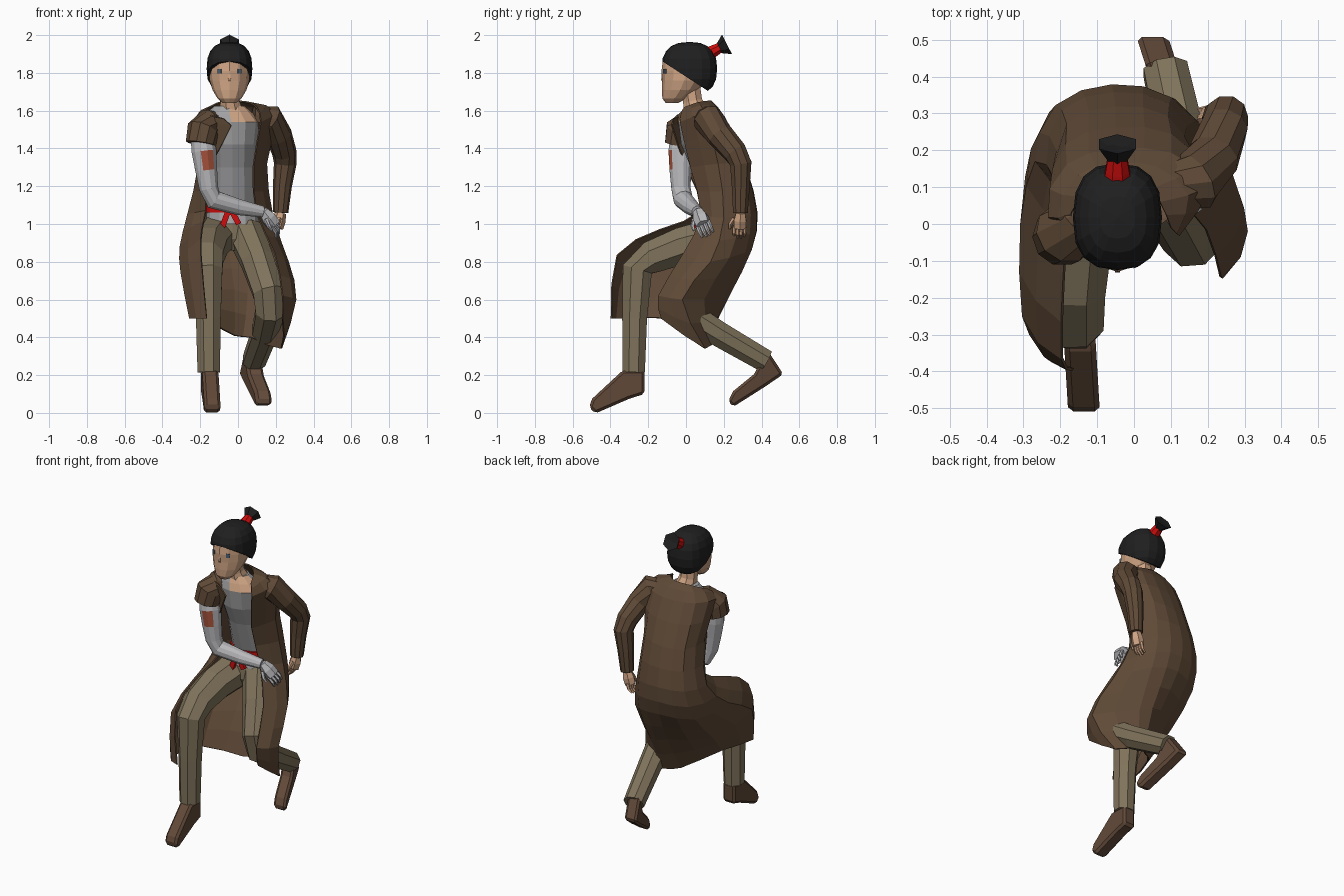
import bpy, bmesh, math
from mathutils import Vector, Matrix

if "Cube" in bpy.data.objects:
    bpy.data.objects.remove(bpy.data.objects["Cube"])

COLOURS = {
    "coat_brown": (0.115, 0.068, 0.038), "trouser_khaki": (0.215, 0.172, 0.105),
    "skin": (0.62, 0.37, 0.23), "bandage_grey": (0.50, 0.50, 0.52),
    "shirt_grey": (0.36, 0.36, 0.37), "sash_red": (0.62, 0.004, 0.004),
    "hair_black": (0.014, 0.014, 0.014), "boot_brown": (0.118, 0.066, 0.04),
    "patch_rust": (0.38, 0.085, 0.045), "eye_blue": (0.07, 0.11, 0.16)}
MATS = {}
for mat_name, c in COLOURS.items():
    MATS[mat_name] = bpy.data.materials.new(mat_name)
    MATS[mat_name].diffuse_color = (*c, 1)


def make(name, bm, *mats, recalc=True):
    if recalc:
        bmesh.ops.recalc_face_normals(bm, faces=bm.faces[:])
    me = bpy.data.meshes.new(name)
    bm.to_mesh(me)
    bm.free()
    ob = bpy.data.objects.new(name, me)
    bpy.context.collection.objects.link(ob)
    for m in mats:
        me.materials.append(MATS[m])
    return ob


def loft(bm, rings):
    vs = [[bm.verts.new(p) for p in r] for r in rings]
    n = len(vs[0])
    for a, b in zip(vs, vs[1:]):
        for i in range(n):
            bm.faces.new((a[i], a[(i + 1) % n], b[(i + 1) % n], b[i]))
    bm.faces.new(vs[0][::-1])
    bm.faces.new(vs[-1])


def tube_into(bm, pts, n=8, ref=(0, -1, 0)):
    """Tube along (x, y, z, radius) points."""
    P = [Vector(p[:3]) for p in pts]
    rings = []
    for i, p in enumerate(P):
        t = (P[min(i + 1, len(P) - 1)] - P[max(i - 1, 0)]).normalized()
        u = Vector(ref)
        u = (u - u.dot(t) * t).normalized()
        w = t.cross(u)
        angs = [2 * math.pi * (k + 0.5) / n for k in range(n)]
        rings.append([p + pts[i][3] * (u * math.cos(a) + w * math.sin(a)) for a in angs])
    loft(bm, rings)


def tube(name, pts, *mats, n=8, ref=(0, -1, 0)):
    bm = bmesh.new()
    tube_into(bm, pts, n, ref)
    return make(name, bm, *mats)


def stack(name, rows, *mats, n=12):
    """Stack of horizontal ellipses (z, cx, cy, rx, ry)."""
    bm = bmesh.new()
    loft(bm, [[(cx + rx * math.sin(2 * math.pi * k / n), cy - ry * math.cos(2 * math.pi * k / n), z)
               for k in range(n)] for z, cx, cy, rx, ry in rows])
    return make(name, bm, *mats)


def plate(name, loc, size, mat, rot_z=0.0, rot_y=0.0):
    bm = bmesh.new()
    bmesh.ops.create_cube(bm, size=1, matrix=Matrix.Translation(loc) @ Matrix.Rotation(rot_z, 4, 'Z')
                          @ Matrix.Rotation(rot_y, 4, 'Y') @ Matrix.Diagonal((*size, 1)))
    return make(name, bm, mat)


def smooth_line(pts, steps):
    """Catmull-Rom through the points."""
    P = [Vector(p) for p in pts]
    P = [2 * P[0] - P[1]] + P + [2 * P[-1] - P[-2]]
    out = []
    for i in range(1, len(P) - 2):
        a, b, c, d = P[i - 1:i + 3]
        for s in range(steps):
            t = s / steps
            out.append(0.5 * (2 * b + (c - a) * t + (2 * a - 5 * b + 4 * c - d) * t * t
                              + (3 * b - a - 3 * c + d) * t ** 3))
    return out + [P[-2]]


# Coat: open sheet, each row runs right front edge -> back -> left front edge
upper = [
    [(-.14, -.05, 1.575), (-.17, .03, 1.60), (-.11, .11, 1.64), (-.045, .13, 1.65), (.01, .12, 1.65), (.07, .06, 1.64), (.10, -.01, 1.615)],
    [(-.035, -.075, 1.52), (-.23, .02, 1.55), (-.18, .16, 1.56), (-.05, .20, 1.56), (.10, .19, 1.57), (.20, .10, 1.585), (.12, -.03, 1.54)],
    [(-.15, .0, 1.30), (-.21, .12, 1.30), (-.18, .27, 1.30), (-.05, .315, 1.30), (.09, .29, 1.32), (.15, .17, 1.32), (.08, .025, 1.30)],
    [(-.17, .08, 1.07), (-.265, .17, 1.05), (-.21, .32, 1.05), (-.06, .375, 1.06), (.10, .34, 1.05), (.185, .20, 1.03), (.10, .08, 1.05)]]
lower = [
    [(-.19, -.14, .97), (-.305, 0, .88), (-.24, .25, .85), (-.05, .345, .87), (.12, .31, .85), (.265, .13, .80), (.195, -.015, .84)],
    [(-.195, -.365, .835), (-.30, -.25, .74), (-.23, .06, .66), (-.02, .22, .65), (.12, .195, .61), (.305, -.02, .60), (.235, -.145, .62)],
    [(-.165, -.395, .50), (-.255, -.33, .50), (-.19, -.10, .50), (-.02, .08, .41), (.07, .13, .40), (.23, .10, .34), (.235, -.13, .50)]]
cols = [smooth_line(c, 2) for c in zip(*(upper + lower))]
rows = [smooth_line(r, 2) for r in zip(*cols)]
bm = bmesh.new()
grid = [[bm.verts.new(p) for p in r] for r in rows]
for a, b in zip(grid, grid[1:]):
    for i in range(len(a) - 1):
        bm.faces.new((a[i], b[i], b[i + 1], a[i + 1]))
coat = make("coat", bm, "coat_brown")
sol = coat.modifiers.new("thickness", 'SOLIDIFY')
sol.thickness, sol.offset = 0.008, 0

# Sleeves: long one on the left arm, short one on the right
tube("long_sleeve", [(.08, .10, 1.565, .06), (.165, .115, 1.555, .082), (.215, .18, 1.47, .072), (.245, .26, 1.38, .065),
                     (.25, .29, 1.32, .06), (.235, .29, 1.2, .05), (.225, .288, 1.06, .041)], "coat_brown", n=10)
tube("short_sleeve", [(-.10, .05, 1.545, .05), (-.15, .015, 1.54, .072), (-.185, -.025, 1.50, .086),
                      (-.197, -.035, 1.425, .08)], "coat_brown", n=10)

# Shirt with bare skin at the open neck
shirt = stack("shirt", [(1.0, -.03, .19, .142, .125), (1.10, -.03, .20, .13, .115), (1.3, -.03, .15, .125, .125),
                        (1.42, -.03, .10, .13, .125), (1.54, -.035, .07, .15, .11), (1.585, -.045, .06, .125, .085),
                        (1.625, -.045, .055, .08, .06)], "shirt_grey", "skin")
for f in shirt.data.polygons:
    if f.center.z > 1.55 and f.center.y < .05 and -.04 < f.center.x < .1:
        f.material_index = 1
tube("neck", [(-.035, .055, 1.59, .07), (-.043, .035, 1.65, .055), (-.045, .02, 1.75, .055)], "skin")

# Sash with a knot and tails
stack("sash", [(1.06, -.03, .195, .14, .122), (1.105, -.03, .197, .138, .125)], "sash_red")
plate("sash_knot", (-.045, .065, 1.07), (.05, .04, .045), "sash_red")
plate("sash_tail", (-.07, .055, 1.02), (.03, .02, .09), "sash_red", rot_y=.35)
plate("sash_tail_short", (-.015, .055, 1.035), (.03, .02, .08), "sash_red", rot_y=-.5)

# Bandaged right arm, rust patch on its front faces
arm = tube("bandaged_arm", [(-.195, -.02, 1.5, .06), (-.180, -.027, 1.385, .068), (-.168, -.029, 1.285, .06),
                            (-.155, -.027, 1.19, .052), (-.13, -.015, 1.13, .052), (0, .025, 1.09, .044),
                            (.13, .06, 1.065, .031)], "bandage_grey", "patch_rust", n=12)
for f in arm.data.polygons:
    if 1.3 < f.center.z < 1.37 and f.normal.y < -.75 and f.normal.x > -.25:
        f.material_index = 1


# Hands: palm, four fingers and a thumb
def hand(name, base, along, side, mat, k=1.0):
    b, d, s = Vector(base), Vector(along).normalized() * k, Vector(side).normalized() * k
    nrm = d.cross(s) / k
    bm = bmesh.new()
    tube_into(bm, [(*(b - d * .01), .028), (*(b + d * .03), .036 * k), (*(b + d * .07), .034 * k)], 6, s)
    for i in range(4):
        p = b + d * .06 + s * (i - 1.5) * .018
        q = p + d * (.037 + .006 * (i in (1, 2)))
        tube_into(bm, [(*p, .011), (*q, .010), (*(q + d * .022 + nrm * .014), .006)], 5, s)
    p = b + d * .02 + s * .03
    tube_into(bm, [(*p, .013), (*(p + d * .03 + s * .018), .011), (*(p + d * .055 + s * .02), .006)], 5, nrm)
    make(name, bm, mat)


hand("right_hand", (.14, .068, 1.06), (.6, .3, -.8), (-.2, -.9, -.45), "bandage_grey", 1.2)
hand("left_hand", (.224, .288, 1.05), (-.28, -.05, -1), (0, -1, 0), "skin", 1.05)

# Trousers
stack("trouser_seat", [(.86, -.03, .17, .07, .07), (.92, -.03, .18, .13, .11), (1.0, -.03, .19, .14, .115),
                       (1.035, -.03, .19, .13, .10)], "trouser_khaki")
tube("right_trouser_leg", [(-.12, .17, .93, .115), (-.155, -.02, .885, .106), (-.165, -.18, .825, .094),
                           (-.162, -.258, .76, .086), (-.157, -.272, .5, .071), (-.155, -.277, .215, .064)],
     "trouser_khaki", ref=(1, 0, 0))
tube("left_trouser_leg", [(.035, .17, .96, .10), (.10, .065, .81, .092), (.16, -.035, .64, .088),
                          (.17, -.02, .54, .082), (.14, .17, .42, .072), (.085, .42, .275, .065)],
     "trouser_khaki", ref=(1, 0, 0))


# Boots: side profile extruded, slanted sideways by `slant`
def boot(name, profile, x0, y0, slant, half):
    bm = bmesh.new()
    loft(bm, [[(x0 + s * half + (y0 - y) * slant, y, z) for y, z in profile] for s in (-1, 1)])
    ob = make(name, bm, "boot_brown")
    bev = ob.modifiers.new("rounding", 'BEVEL')
    bev.width, bev.segments, bev.limit_method = .014, 1, 'ANGLE'


boot("right_boot", [(-.335, .225), (-.22, .225), (-.22, .10), (-.3, .075), (-.48, -.003), (-.513, .03), (-.497, .075)],
     -.15, -.27, .06, .043)
boot("left_boot", [(.43, .335), (.515, .205), (.42, .14), (.25, .032), (.223, .062), (.25, .115), (.36, .205)],
     .065, .46, .32, .043)

# Head
stack("head", [(1.64, -.045, -.075, .035, .032), (1.665, -.045, -.06, .064, .065), (1.71, -.045, -.03, .09, .098),
               (1.76, -.045, -.01, .105, .117), (1.81, -.045, 0, .107, .13), (1.86, -.045, .005, .106, .128),
               (1.90, -.045, .02, .08, .09)], "skin")
tube("nose", [(-.045, -.124, 1.80, .005), (-.045, -.125, 1.765, .010), (-.045, -.112, 1.74, .008)], "skin", n=4)
for side, label in ((-1, "right"), (1, "left")):
    plate(label + "_eye", (-.045 + side * .052, -.112, 1.808), (.022, .009, .024), "eye_blue", side * .45)

# Hair cap: boxy ellipsoid cut along a sloping hairline, with tied topknot
bm = bmesh.new()
bmesh.ops.create_uvsphere(bm, u_segments=16, v_segments=10, radius=1)
for v in bm.verts:
    q = [math.copysign(abs(c) ** .8, c) for c in v.co]
    v.co = (-.045 + .121 * q[0], .018 + .147 * q[1], 1.822 + .142 * q[2])
cut = bmesh.ops.bisect_plane(bm, geom=bm.verts[:] + bm.edges[:] + bm.faces[:], plane_co=(0, -.1, 1.845),
                             plane_no=(0, .65, 1), clear_inner=True)
bmesh.ops.edgeloop_fill(bm, edges=[e for e in cut["geom_cut"] if isinstance(e, bmesh.types.BMEdge)])
make("hair_cap", bm, "hair_black")
tube("hair_tie", [(-.045, .10, 1.885, .044), (-.045, .145, 1.915, .035), (-.045, .182, 1.935, .028)],
     "sash_red", n=8, ref=(1, 0, 0))
tube("topknot", [(-.045, .172, 1.928, .026), (-.045, .217, 1.951, .058), (-.045, .211, 1.948, .02)],
     "hair_black", n=6, ref=(1, 0, 0))

for m in bpy.data.materials:
    if m.users and not m.is_grease_pencil:
        m.use_nodes = True
        m.node_tree.nodes["Principled BSDF"].inputs["Base Color"].default_value = m.diffuse_color
